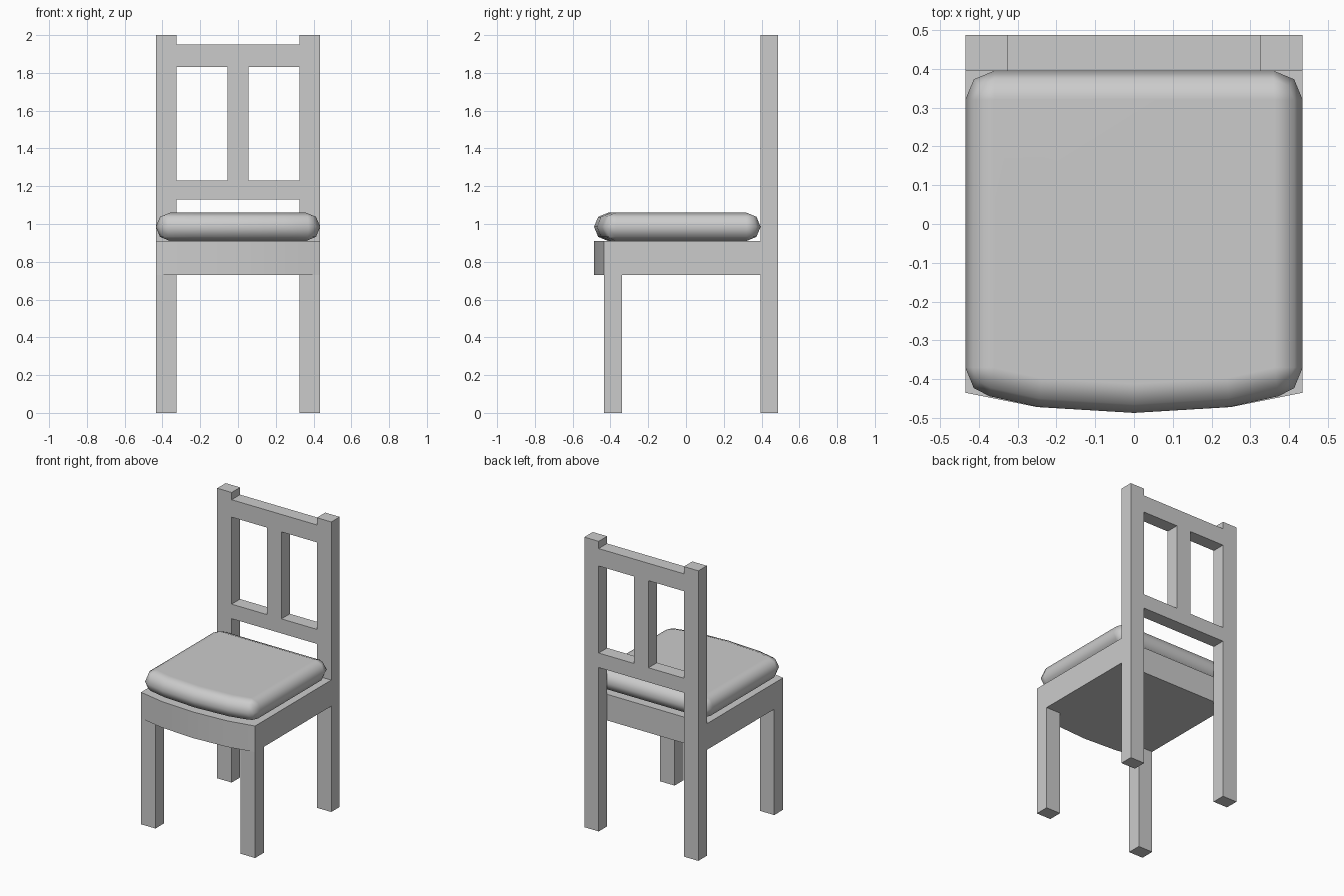
import bpy
import bmesh
from math import sin, cos, radians, pi

cube = bpy.data.objects.get("Cube")
if cube:
    bpy.data.objects.remove(cube, do_unlink=True)

# Single plain grey
GREY = (0.6, 0.6, 0.6, 1.0)
grey = bpy.data.materials.new("plain_grey")
grey.use_nodes = True
grey.diffuse_color = GREY
bsdf = next(n for n in grey.node_tree.nodes if n.type == "BSDF_PRINCIPLED")
bsdf.inputs["Base Color"].default_value = GREY

HALF = 0.435            # half width of the chair
INNER = 0.325           # inner side of the posts
BACK, POST_FRONT = 0.487, 0.395
SEAT_LOW, SEAT_TOP = 0.73, 0.91


def finish(name, bm):
    bmesh.ops.recalc_face_normals(bm, faces=bm.faces)
    mesh = bpy.data.meshes.new(name)
    bm.to_mesh(mesh)
    bm.free()
    mesh.materials.append(grey)
    obj = bpy.data.objects.new(name, mesh)
    bpy.context.collection.objects.link(obj)
    return obj


def loft(name, rings):
    """Skin a stack of matching closed rings and cap both ends."""
    bm = bmesh.new()
    rows = [[bm.verts.new(p) for p in ring] for ring in rings]
    for a, b in zip(rows, rows[1:]):
        for i in range(len(a)):
            j = (i + 1) % len(a)
            bm.faces.new((a[i], a[j], b[j], b[i]))
    bm.faces.new(rows[0])
    bm.faces.new(rows[-1])
    return finish(name, bm)


def box(name, x, y, z):
    outline = [(x[0], y[0]), (x[1], y[0]), (x[1], y[1]), (x[0], y[1])]
    return loft(name, [[(px, py, h) for px, py in outline] for h in z])


# Legs and back posts, mirrored
for side, s in (("left", 1), ("right", -1)):
    span = sorted((s * INNER, s * HALF))
    box(side + "_back_post", span, (POST_FRONT, BACK), (0, 2))
    box(side + "_front_leg", span, (-HALF, -0.34), (0, SEAT_LOW))

# Back rest rails and centre slat
depth = (POST_FRONT, BACK)
box("top_rail", (-INNER, INNER), depth, (1.83, 1.95))
box("lower_rail", (-INNER, INNER), depth, (1.13, 1.23))
box("centre_slat", (-0.055, 0.055), depth, (1.23, 1.83))

# Seat block with bowed front
half_front = [(HALF, -HALF), (0.25, -0.472), (0, -BACK)]
outline = [(HALF, POST_FRONT)] + half_front
outline += [(-x, y) for x, y in reversed(outline[:-1])]
seat = loft("seat", [[(x, y, z) for x, y in outline] for z in (SEAT_LOW, SEAT_TOP)])

# Cushion: a flat core swept out by a coarse quarter round
R = 0.075
core = [(0.36, 0.32, (90, 45, 0)), (0.36, -0.37, (0, -45, -80)),
        (0.24, -0.397, (-85,)), (0, -0.412, (-90,))]
spokes = [(x, y, radians(a)) for x, y, angles in core for a in angles]
spokes += [(-x, y, pi - a) for x, y, a in reversed(spokes[:-1])]
rings = []
for tilt in (-90, -45, 0, 45, 90):
    t = radians(tilt)
    rings.append([(x + R * cos(t) * cos(a), y + R * cos(t) * sin(a),
                   SEAT_TOP + R + R * sin(t)) for x, y, a in spokes])
cushion = loft("cushion", rings)

# Weld the pinched cap corners
bm = bmesh.new()
bm.from_mesh(cushion.data)
bmesh.ops.remove_doubles(bm, verts=bm.verts, dist=0.0005)
bmesh.ops.recalc_face_normals(bm, faces=bm.faces)
for f in bm.faces:
    f.smooth = True
bm.to_mesh(cushion.data)
bm.free()
weighted = cushion.modifiers.new("even_shading", "WEIGHTED_NORMAL")
weighted.weight = 80

# Smooth the bowed seat front, keep its edges sharp
bpy.ops.object.select_all(action="DESELECT")
seat.select_set(True)
bpy.context.view_layer.objects.active = seat
bpy.ops.object.shade_smooth_by_angle(angle=radians(30))
